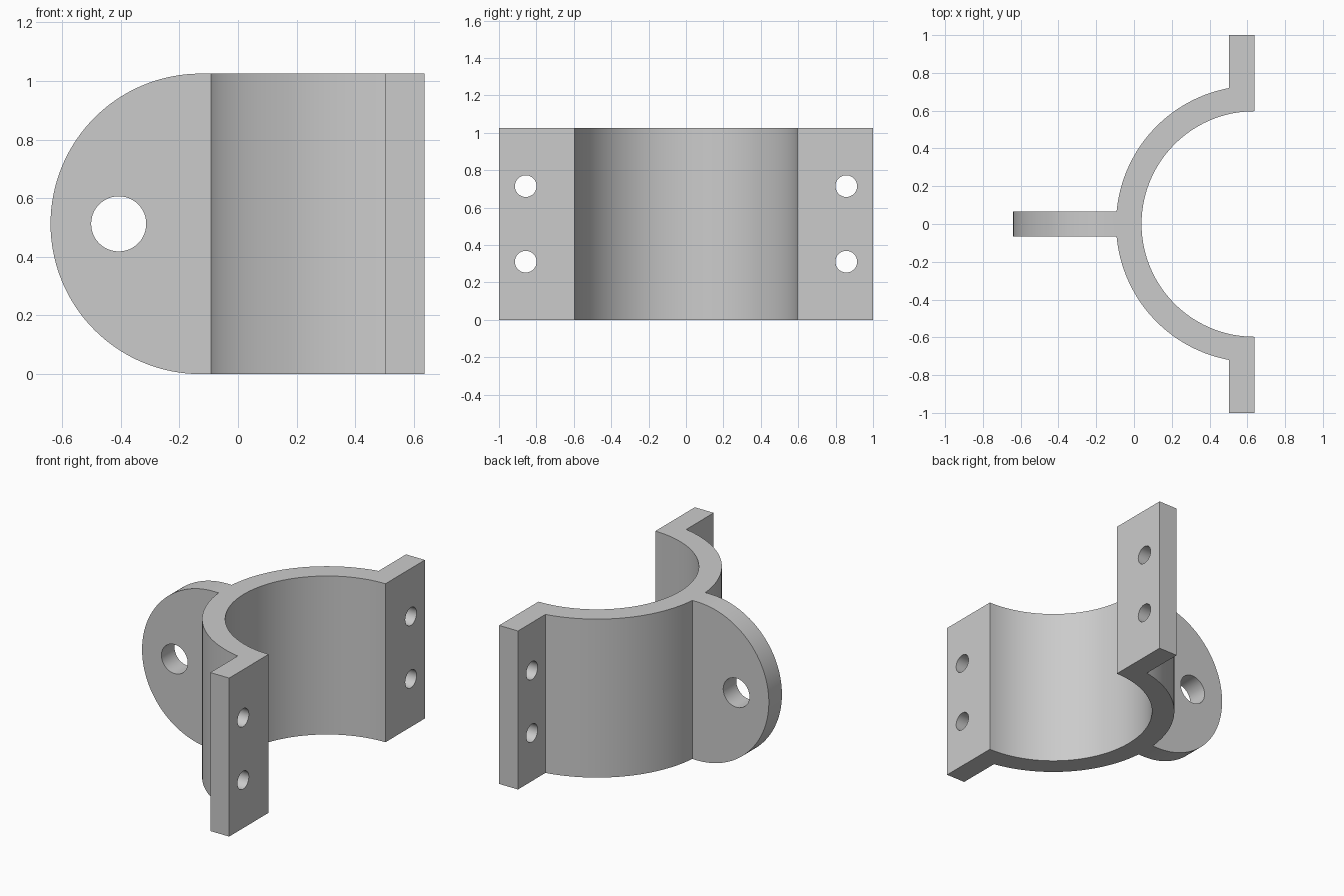
import bpy, bmesh, math
from mathutils import Matrix

cube = bpy.data.objects.get("Cube")
if cube:
    bpy.data.objects.remove(cube, do_unlink=True)

HEIGHT = 1.025
FACE_X = 0.637            # open clamping face, also the bore axis
R_IN, R_OUT = 0.597, 0.732
FLANGE_X = 0.502          # rear side of the bolt flanges
LUG_HALF = 0.067
MID = HEIGHT / 2

grey = bpy.data.materials.new("light grey metal")
grey.use_nodes = True
colour = (0.6, 0.6, 0.6, 1)
grey.diffuse_color = colour
grey.node_tree.nodes["Principled BSDF"].inputs["Base Color"].default_value = colour


def make_object(name, bm):
    bmesh.ops.recalc_face_normals(bm, faces=bm.faces[:])
    mesh = bpy.data.meshes.new(name)
    bm.to_mesh(mesh)
    bm.free()
    mesh.materials.append(grey)
    obj = bpy.data.objects.new(name, mesh)
    bpy.context.collection.objects.link(obj)
    return obj


def extrude_profile(name, points, vector):
    bm = bmesh.new()
    face = bm.faces.new([bm.verts.new(p) for p in points])
    new = bmesh.ops.extrude_face_region(bm, geom=[face])["geom"]
    verts = [v for v in new if isinstance(v, bmesh.types.BMVert)]
    bmesh.ops.translate(bm, verts=verts, vec=vector)
    return make_object(name, bm)


def arc(cx, cy, radius, start, end, steps):
    angles = [start + (end - start) * i / steps for i in range(steps + 1)]
    return [(cx + radius * math.cos(a), cy + radius * math.sin(a)) for a in angles]


def cylinder(name, centre, radius, depth, axis):
    bm = bmesh.new()
    turn = Matrix.Rotation(math.pi / 2, 4, axis)
    bmesh.ops.create_cone(bm, cap_ends=True, segments=48, radius1=radius,
                          radius2=radius, depth=depth,
                          matrix=Matrix.Translation(centre) @ turn)
    obj = make_object(name, bm)
    obj.hide_render = True
    return obj


def combine(target, tool, operation):
    mod = target.modifiers.new(operation.lower(), "BOOLEAN")
    mod.operation = operation
    mod.solver = "EXACT"
    mod.object = tool
    bpy.context.view_layer.objects.active = target
    bpy.ops.object.modifier_apply(modifier=mod.name)
    bpy.data.objects.remove(tool, do_unlink=True)


# Half-ring saddle with a bolt flange at each end, as one plan profile
flange_a = math.acos((FLANGE_X - FACE_X) / R_OUT)
inner = arc(FACE_X, 0, R_IN, math.pi / 2, math.pi * 1.5, 80)
outer = arc(FACE_X, 0, R_OUT, 2 * math.pi - flange_a, flange_a, 80)
plan = inner + [(FACE_X, -1), (FLANGE_X, -1)] + outer + [(FLANGE_X, 1), (FACE_X, 1)]
bracket = extrude_profile("clamp_bracket", [(x, y, 0) for x, y in plan], (0, 0, HEIGHT))

# Round-ended lug on the back of the saddle
side = arc(-0.127, MID, MID, math.pi / 2, math.pi * 1.5, 64)
side += [(-0.02, 0), (-0.02, HEIGHT)]
lug = extrude_profile("lug", [(x, -LUG_HALF, z) for x, z in side], (0, 2 * LUG_HALF, 0))
combine(bracket, lug, "UNION")

# Pivot hole through the lug
combine(bracket, cylinder("lug_hole", (-0.407, 0, MID), 0.094, 0.5, "X"), "DIFFERENCE")

# Two bolt holes through each flange
for y in (-0.857, 0.857):
    for z in (MID - 0.202, MID + 0.202):
        bolt = cylinder("bolt_hole", (0.57, y, z), 0.058, 0.5, "Y")
        combine(bracket, bolt, "DIFFERENCE")

# Smooth curved walls, crisp edges
bpy.ops.object.select_all(action="DESELECT")
bracket.select_set(True)
bpy.context.view_layer.objects.active = bracket
bpy.ops.object.shade_smooth_by_angle(angle=math.radians(30))
